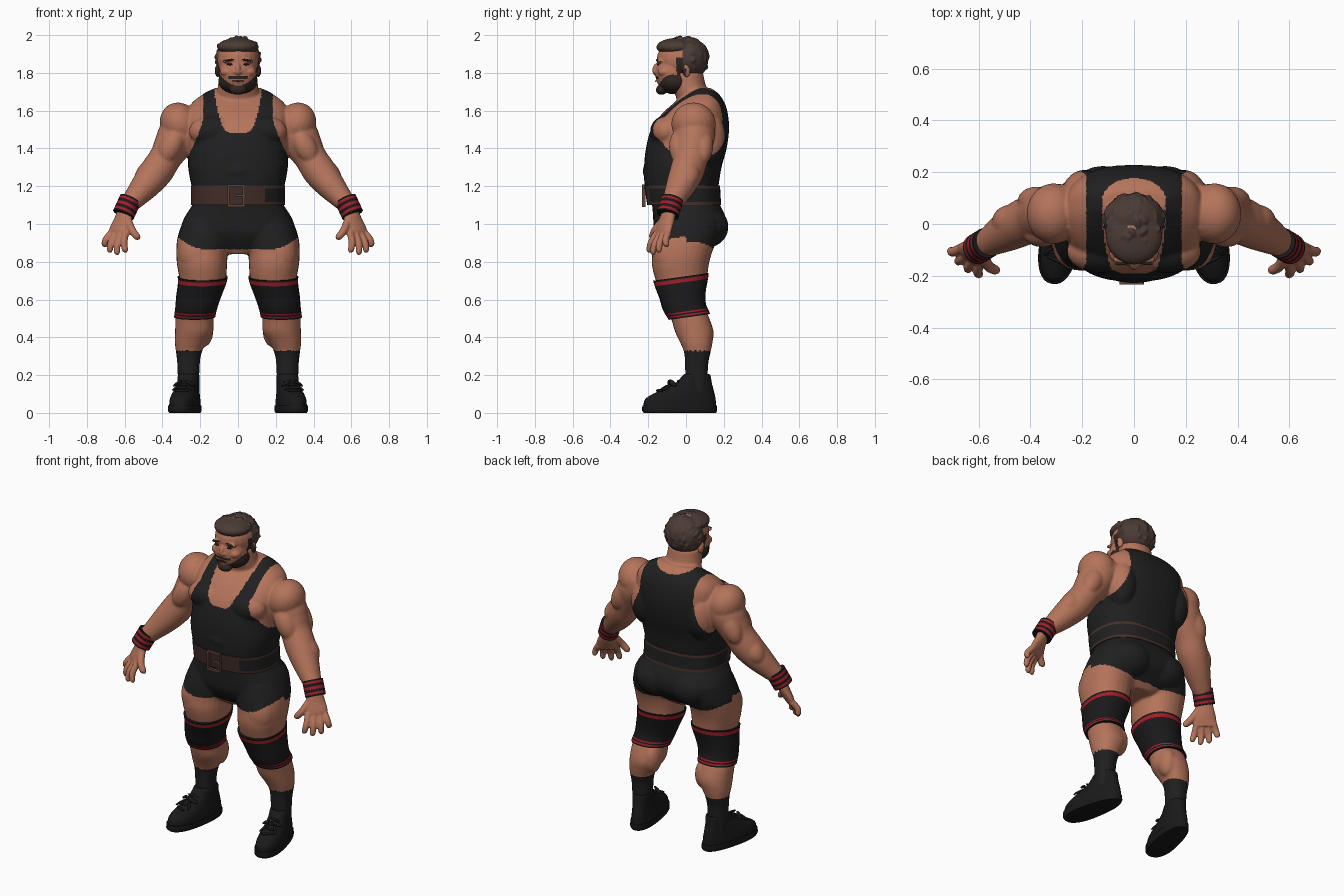
import bpy, bmesh, math, random
from mathutils import Vector, Matrix, Euler

random.seed(4)
cube = bpy.data.objects.get("Cube")
if cube:
    bpy.data.objects.remove(cube, do_unlink=True)


def material(name, r, g, b):
    m = bpy.data.materials.new(name)
    m.use_nodes = True
    m.diffuse_color = (r, g, b, 1)
    bsdf = m.node_tree.nodes["Principled BSDF"]
    bsdf.inputs["Base Color"].default_value = (r, g, b, 1)
    bsdf.inputs["Roughness"].default_value = 0.8
    return m


SKIN = material("tan skin", .46, .175, .105)
CLOTH = material("black cloth", .014, .014, .015)
RUBBER = material("dark rubber", .01, .01, .011)
HAIR = material("brown hair", .07, .043, .035)
BEARD = material("dark beard", .03, .019, .016)
LEATHER = material("brown leather", .06, .029, .023)
RED = material("red trim", .36, .012, .022)
BUCKLE = material("buckle brown", .12, .06, .045)


def spline(st, sub):
    """Catmull-Rom through tuples of any length."""
    out = []
    for i in range(len(st) - 1):
        a, b, c, d = st[max(i - 1, 0)], st[i], st[i + 1], st[min(i + 2, len(st) - 1)]
        for k in range(sub):
            t = k / sub
            out.append([.5 * (2 * q + (r - p) * t + (2 * p - 5 * q + 4 * r - s) * t * t
                              + (3 * q - p - 3 * r + s) * t ** 3) for p, q, r, s in zip(a, b, c, d)])
    return out + [list(st[-1])]


def loft(bm, st, sides=28, sub=5, along=False, ref=(0, 1, 0), power=2, tilt=0):
    """Skin a tube over stations (x, y, z, radius, radius)."""
    pts = spline(st, sub)
    cs = [Vector(p[:3]) for p in pts]
    rings = []
    for i, (x, y, z, a, b) in enumerate(pts):
        u, v = Vector((1, 0, 0)), Vector((0, 1, 0))
        if along:
            t = (cs[min(i + 1, len(cs) - 1)] - cs[max(i - 1, 0)]).normalized()
            u = t.cross(Vector(ref)).normalized()
            v = t.cross(u)
        ring = []
        for k in range(sides):
            w = math.tau * k / sides
            c, s = math.cos(w), math.sin(w)
            off = u * max(a, .003) * math.copysign(abs(c) ** (2 / power), c) \
                + v * max(b, .003) * math.copysign(abs(s) ** (2 / power), s)
            ring.append(bm.verts.new(cs[i] + off + Vector((0, 0, tilt * off.y))))
        rings.append(ring)
    for r, q in zip(rings, rings[1:]):
        for k in range(sides):
            bm.faces.new((r[k], r[(k + 1) % sides], q[(k + 1) % sides], q[k]))
    bm.faces.new(rings[0][::-1])
    bm.faces.new(rings[-1])


def slabs(rows):
    """Rows (z, half width, front, back) to stations."""
    return [(0, (f + b) / 2, z, w, (b - f) / 2) for z, w, f, b in rows]


def ball(bm, c, r, rot=(0, 0, 0)):
    m = Matrix.Translation(c) @ Euler(rot).to_matrix().to_4x4() @ Matrix.Diagonal((*r, 1))
    bmesh.ops.create_uvsphere(bm, u_segments=20, v_segments=14, radius=1, matrix=m)


def box(bm, c, size):
    bmesh.ops.create_cube(bm, size=1, matrix=Matrix.Translation(c) @ Matrix.Diagonal((*size, 1)))


def mirror(bm):
    d = bmesh.ops.duplicate(bm, geom=bm.verts[:] + bm.edges[:] + bm.faces[:])["geom"]
    for v in d:
        if isinstance(v, bmesh.types.BMVert):
            v.co.x *= -1


def finish(name, bm, mats, rule=None, voxel=0, soften=4):
    bmesh.ops.recalc_face_normals(bm, faces=bm.faces[:])
    me = bpy.data.meshes.new(name)
    bm.to_mesh(me)
    bm.free()
    ob = bpy.data.objects.new(name, me)
    bpy.context.scene.collection.objects.link(ob)
    if voxel:
        rm = ob.modifiers.new("fuse", 'REMESH')
        rm.mode, rm.voxel_size = 'VOXEL', voxel
        sm = ob.modifiers.new("soften", 'SMOOTH')
        sm.factor, sm.iterations = .5, soften
        bpy.context.view_layer.update()
        dg = bpy.context.evaluated_depsgraph_get()
        me = bpy.data.meshes.new_from_object(ob.evaluated_get(dg))
        ob.modifiers.clear()
        ob.data = me
        me.name = name
    me.materials.clear()
    for m in mats:
        me.materials.append(m)
    if rule:
        for p in me.polygons:
            p.material_index = rule(abs(p.center.x), p.center.y, p.center.z, p.center.x)
    me.shade_smooth()
    if not voxel:
        me.set_sharp_from_angle(angle=math.radians(45))
    return ob


# Body: legs, arms and muscles on one side, mirrored, then the trunk
leg = [(.15, .02, 1.02, .14, .17), (.175, 0, .93, .145, .17), (.19, -.02, .85, .137, .158),
       (.19, -.03, .78, .132, .15), (.188, -.025, .70, .122, .135), (.207, -.018, .62, .112, .114),
       (.22, -.008, .56, .104, .106), (.23, .022, .50, .101, .102), (.232, .044, .43, .101, .102),
       (.25, .055, .37, .084, .085), (.26, .06, .32, .068, .07), (.262, .056, .25, .059, .061),
       (.262, .055, .10, .055, .058)]
arm = [(.24, .05, 1.55, .07, .10), (.31, .045, 1.48, .105, .11), (.35, .035, 1.41, .098, .10),
       (.385, .025, 1.35, .086, .092), (.43, .005, 1.28, .088, .09), (.485, -.025, 1.21, .078, .08),
       (.545, -.06, 1.14, .06, .062), (.58, -.08, 1.10, .05, .05), (.605, -.095, 1.05, .045, .04)]
bm = bmesh.new()
loft(bm, leg, power=2.2)
loft(bm, arm, along=True)
ball(bm, (.31, .04, 1.53), (.103, .118, .115), (0, .4, 0))      # deltoid
ball(bm, (.355, -.035, 1.41), (.06, .055, .10), (0, -.5, 0))    # biceps
ball(bm, (.375, .09, 1.42), (.06, .055, .11), (0, -.5, 0))      # triceps
ball(bm, (.475, .01, 1.27), (.06, .065, .09), (0, -.7, 0))      # forearm
ball(bm, (.13, -.105, 1.49), (.13, .085, .085))                 # chest
ball(bm, (.19, .11, 1.45), (.09, .10, .15))                     # back
ball(bm, (.13, .10, 1.64), (.10, .07, .07), (0, .45, 0))        # trapezius
ball(bm, (.12, .11, .985), (.13, .115, .11))                    # seat
ball(bm, (.18, .075, .44), (.05, .06, .09))                     # calf
ball(bm, (.215, -.085, .84), (.10, .095, .13))                  # thigh
mirror(bm)
loft(bm, slabs([(.84, .08, -.10, .10), (.90, .26, -.14, .16), (.95, .30, -.165, .205),
                (1.0, .297, -.172, .215), (1.05, .275, -.175, .205), (1.10, .243, -.18, .18),
                (1.15, .235, -.195, .165), (1.20, .246, -.218, .172), (1.30, .264, -.222, .188),
                (1.40, .262, -.212, .215), (1.50, .27, -.185, .228), (1.58, .27, -.13, .222),
                (1.64, .245, -.065, .205), (1.69, .18, 0, .172), (1.72, .12, .04, .13)]),
     sides=40, power=2.5)
ball(bm, (0, -.08, 1.28), (.2, .15, .09))
loft(bm, [(0, .06, 1.6, .13, .11), (0, .05, 1.66, .125, .1), (0, .02, 1.72, .108, .09),
          (0, .005, 1.8, .10, .085)])


def clothing(x, y, z, _):
    if z < .33:
        return 1
    hem = .867 + .065 * min(max((x - .17) / .15, 0), 1) ** 2 * (1 if y < 0 else .6)
    if z < 1.16:
        return int(z > hem and x < .36)
    if z > 1.735:
        return 0
    armhole = .185 + .1 * min(max((1.56 - z) / .24, 0), 1) ** 1.3
    if y < .1:
        neckline = 1.48 + .2 * (x / .122) ** 4
    else:
        neckline = 1.685 + .03 * (x / .12) ** 2
    return int(x < armhole and (z < neckline or x > .122))


finish("body", bm, [SKIN, CLOTH], clothing, voxel=.0075)

# Hands: palm, four fingers and a thumb
bm = bmesh.new()
ref = (.6, -.8, 0)
loft(bm, [(.598, -.088, 1.07, .042, .034), (.612, -.105, 1.01, .058, .03),
          (.63, -.12, .96, .064, .025), (.635, -.125, .93, .05, .016)], along=True, ref=ref)
tips = [(.598, -.2, .85), (.643, -.18, .838), (.683, -.148, .85), (.712, -.105, .88)]
digits = [(Vector((.632 - .8 * o, -.122 - .6 * o, .955)), Vector(t), .0185)
          for o, t in zip((.048, .016, -.016, -.047), tips)]
digits.append((Vector((.58, -.125, 1.015)), Vector((.527, -.185, .92)), .021))
for base, tip, r in digits:
    mid = base.lerp(tip, .5) + Vector((.008, -.008, 0))
    loft(bm, [(*base, r, r), (*mid, r, r), (*base.lerp(tip, .9), r * .85, r * .85), (*tip, .006, .006)],
         sides=12, along=True, ref=ref)
mirror(bm)
finish("hands", bm, [SKIN], voxel=.005, soften=3)

# Wrist bands with red stripes
centre, axis = Vector((.588, -.085, 1.09)), Vector((.41, -.25, -.88)).normalized()
bm = bmesh.new()
loft(bm, [(*(centre + axis * s), .059, .06) for s in (-.047, .047)], sub=7, along=True)
mirror(bm)
finish("wrist_bands", bm, [RUBBER, RED],
       lambda x, y, z, _: int(((Vector((x, y, z)) - centre).dot(axis) + .047) / .0135) % 2
       if (Vector((x, y, z)) - centre).length > .03 else 0)

# Knee sleeves with red edging
bm = bmesh.new()
sleeve = [(x, y, z, a + .008, b + .008) for x, y, z, a, b in spline(leg, 8) if .505 < z < .725]
loft(bm, sleeve, sides=36, sub=1, power=2.2, tilt=.14)


def edging(x, y, z, _):
    t = z - .14 * y
    return int(.692 < t < .716 or .51 < t < .519 or .528 < t < .538)


mirror(bm)
finish("knee_sleeves", bm, [RUBBER, RED], edging)

# Shoes: sole, upper and laces
bm = bmesh.new()
loft(bm, slabs([(0, .074, -.282, .104), (.012, .081, -.292, .112), (.04, .08, -.29, .11)]),
     sides=36, sub=2, power=2.4)
loft(bm, slabs([(.03, .076, -.285, .107), (.07, .074, -.278, .104), (.10, .069, -.235, .098),
                (.13, .064, -.165, .09), (.16, .061, -.11, .082), (.195, .062, -.075, .076),
                (.205, .056, -.066, .07)]), sides=36, sub=4, power=2.3)
for i in range(4):
    ball(bm, (0, -.2 + .034 * i, .118 + .016 * i), (.042, .007, .008), (0, 0, .25 * (-1) ** i))
for s in (-1, 1):
    ball(bm, (s * .034, -.135, .158), (.034, .014, .008), (.4, s * .5, s * .4))
    ball(bm, (s * .035, -.165, .135), (.008, .035, .007), (.5, 0, s * .6))
for v in bm.verts:
    v.co.x *= min(1, .9 - .5 * v.co.y)
bmesh.ops.transform(bm, verts=bm.verts[:],
                    matrix=Matrix.Translation((.26, .055, 0)) @ Matrix.Rotation(.2, 4, 'Z'))
mirror(bm)
finish("shoes", bm, [RUBBER])

# Belt with edge piping, and its buckle
bm = bmesh.new()
loft(bm, slabs([(1.1, .25, -.205, .186), (1.205, .25, -.222, .18)]), sides=48, sub=10, power=2.5)
finish("belt", bm, [CLOTH, LEATHER],
       lambda x, y, z, sx: int((y < -.06 and sx < .14) or not 1.112 < z < 1.193))
bm = bmesh.new()
for s in (-1, 1):
    box(bm, (-.01 + s * .04, -.224, 1.15), (.012, .018, .12))
    box(bm, (-.01, -.224, 1.15 + s * .054), (.09, .018, .012))
box(bm, (.012, -.226, 1.15), (.055, .014, .01))
finish("buckle", bm, [BUCKLE])

# Head with a beard painted by region
bm = bmesh.new()
ball(bm, (.108, .002, 1.81), (.014, .022, .034), (.15, 0, .3))  # ear
ball(bm, (.04, -.138, 1.866), (.042, .016, .012), (0, .15, 0))  # brow
ball(bm, (.06, -.115, 1.805), (.035, .035, .025))               # cheek
ball(bm, (.014, -.157, 1.805), (.012, .014, .01))               # nostril
mirror(bm)
ball(bm, (0, -.02, 1.87), (.112, .135, .115))
ball(bm, (0, -.07, 1.80), (.10, .093, .113))
ball(bm, (0, -.058, 1.757), (.105, .092, .07))
ball(bm, (0, -.13, 1.71), (.045, .03, .026))
ball(bm, (0, -.158, 1.82), (.015, .02, .034), (-.2, 0, 0))


def beard(x, y, z, _):
    jaw = y < 0 and z < 1.733 + .06 * (x / .1) ** 2
    sideburn = x > .085 and -.05 < y < -.008 and z < 1.88
    moustache = x < .05 and 1.768 < z < 1.784 and y < -.13
    return int(jaw or sideburn or moustache)


finish("head", bm, [SKIN, BEARD], beard, voxel=.005, soften=3)

# Eyes, eyebrows and mouth
bm = bmesh.new()
ball(bm, (.042, -.147, 1.845), (.017, .006, .005))
ball(bm, (.043, -.149, 1.868), (.03, .009, .006), (0, .15, -.15))
mirror(bm)
ball(bm, (0, -.159, 1.757), (.03, .006, .004))
finish("face_details", bm, [BEARD])

# Hair: a rounded mass with swept tufts
bm = bmesh.new()
ball(bm, (0, .018, 1.875), (.12, .101, .112))
ball(bm, (0, -.045, 1.937), (.11, .112, .048))
for i in range(110):
    d = Vector([random.gauss(0, 1) for _ in range(3)]).normalized()
    if d.z > .45 or (d.y > .2 and d.z > -.6):
        c = (d.x * .116, d.y * .122 - .01, 1.882 + d.z * .102)
        ball(bm, c, (.012, .026, .013), (d.z * .3 - d.y * 1.2, 0, random.uniform(-1, 1)))
finish("hair", bm, [HAIR], voxel=.005, soften=2)
